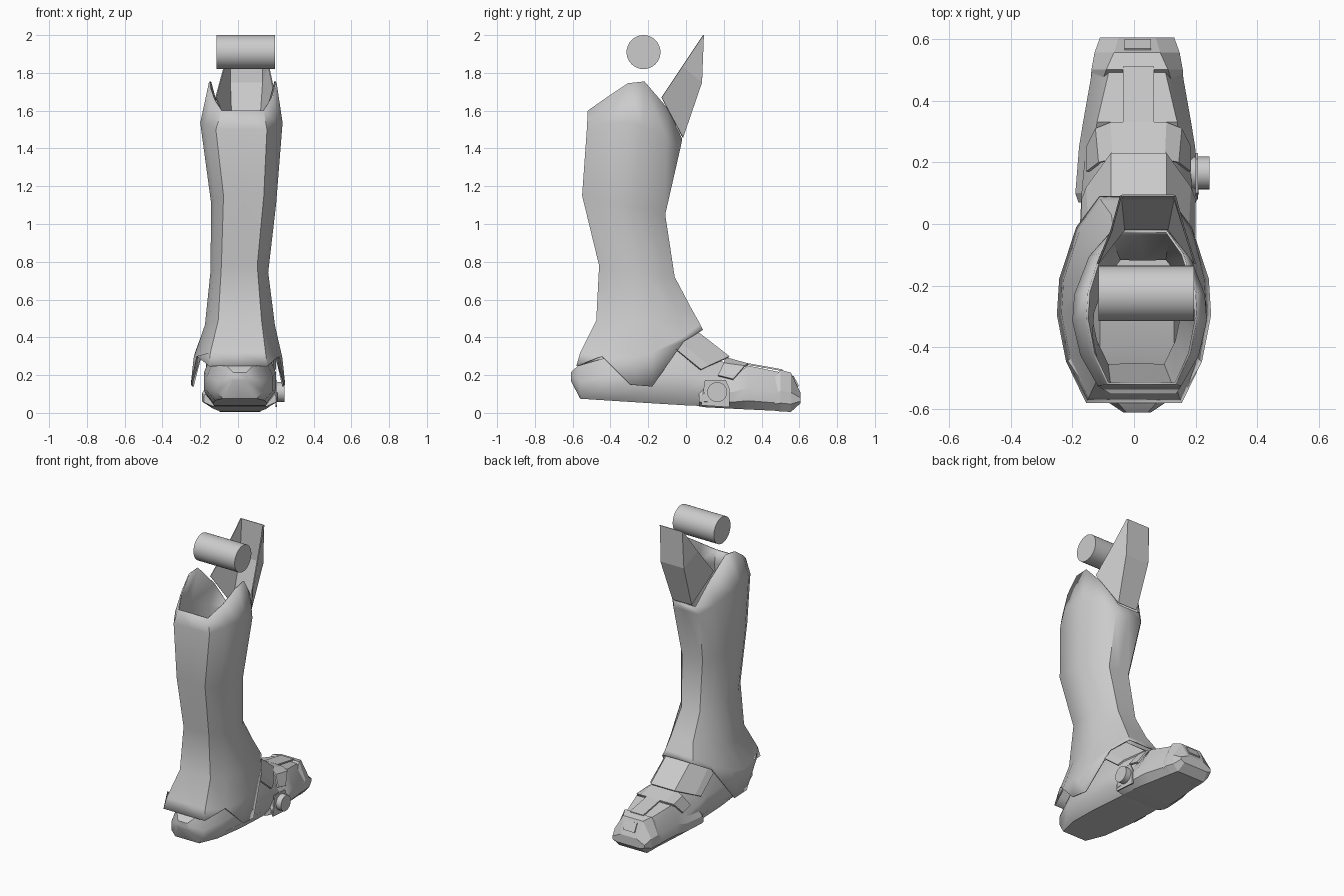
import bpy, bmesh, math
from mathutils import Matrix

cube = bpy.data.objects.get("Cube")
if cube:
    bpy.data.objects.remove(cube)

grey = bpy.data.materials.new("armour_grey")
grey.use_nodes = True
COLOUR = (0.6, 0.6, 0.6, 1)
grey.diffuse_color = COLOUR
grey.node_tree.nodes["Principled BSDF"].inputs["Base Color"].default_value = COLOUR


def finish(name, bm, angle=None, thick=0):
    bmesh.ops.recalc_face_normals(bm, faces=bm.faces)
    me = bpy.data.meshes.new(name)
    bm.to_mesh(me)
    bm.free()
    me.materials.append(grey)
    ob = bpy.data.objects.new(name, me)
    bpy.context.collection.objects.link(ob)
    if thick:
        mod = ob.modifiers.new("thickness", "SOLIDIFY")
        mod.thickness = thick
        mod.offset = -1
    if angle:
        bpy.ops.object.select_all(action="DESELECT")
        bpy.context.view_layer.objects.active = ob
        ob.select_set(True)
        bpy.ops.object.shade_smooth_by_angle(angle=math.radians(angle))
    return ob


def loft(name, rings, closed=True, caps=False, angle=None, thick=0):
    """Skin a list of equal-length point rings."""
    bm = bmesh.new()
    rows = [[bm.verts.new(p) for p in r] for r in rings]
    n = len(rows[0])
    for a, b in zip(rows, rows[1:]):
        for i in range(n if closed else n - 1):
            j = (i + 1) % n
            bm.faces.new((a[i], a[j], b[j], b[i]))
    if caps:
        bm.faces.new(rows[0])
        bm.faces.new(rows[-1])
    return finish(name, bm, angle, thick)


def mirrored(half, cx):
    """Half outline from centre to centre -> closed ring about x = cx."""
    return ([(cx + x, y, z) for x, y, z in half] +
            [(cx - x, y, z) for x, y, z in half[-2:0:-1]])


# Shin shell: an open tube, back to front column layout
COLS = [(0, -1), (.62, -1), (.88, -.6), (1, -.15), (.97, .2), (.75, .7), (.45, 1), (0, 1)]


def shin_ring(cx, hw, yb, yf, zs):
    if len(zs) == 3:
        b, s, f = zs
        zs = [s + (f - b) / 2 * u + ((f + b) / 2 - s) * u * u for _, u in COLS]
    mid, hy = (yb + yf) / 2, (yf - yb) / 2
    return mirrored([(hw * a, mid + hy * u, z) for (a, u), z in zip(COLS, zs)], cx)


loft("shin_shell", [
    shin_ring(.025, .18, -.52, -.02, [1.6, 1.6, 1.67, 1.745, 1.755, 1.61, 1.45, 1.45]),
    shin_ring(.018, .218, -.525, -.03, [1.5, 1.53, 1.4]),
    shin_ring(.03, .172, -.55, -.11, [1.15, 1.1, 1.05]),
    shin_ring(.007, .153, -.46, -.06, [.78, .74, .72]),
    shin_ring(.01, .185, -.475, .03, [.49, .47, .55]),
    shin_ring(0, .235, -.56, .075, [.32, .3, .47]),
    shin_ring(0, .25, -.58, .09, [.25, .25, .3, .15, .14, .38, .44, .44]),
], angle=50, thick=.008)


# Knee guard: folded plate with a narrow centre and two wings
def band(*half, cx):
    return [(cx - x, y, z) for x, y, z in half] + [(cx + x, y, z) for x, y, z in half[::-1]]


loft("knee_guard", [
    band((.085, .09, 2.0), (.08, .09, 2.0), cx=.045),
    band((.115, -.02, 1.835), (.085, .08, 1.75), cx=.045),
    band((.155, -.13, 1.67), (.07, -.02, 1.46), cx=.04),
], closed=False, thick=.006)


# Cylinders running along x
def pin(name, x0, x1, y, z, r, sides):
    bm = bmesh.new()
    bmesh.ops.create_cone(bm, cap_ends=True, segments=sides, radius1=r, radius2=r, depth=x1 - x0,
                          matrix=Matrix.Translation(((x0 + x1) / 2, y, z)) @ Matrix.Rotation(math.pi / 2, 4, "Y"))
    return finish(name, bm, 40)


pin("knee_pin", -.115, .195, -.225, 1.91, .09, 32)
pin("ankle_button", .17, .245, .165, .11, .053, 24)


# Foot pieces: lofted along y
def foot_ring(y, zb, zt, hw, top, cx=.01):
    h = zt - zb
    return mirrored([(0, y, zb), (hw * .75, y, zb), (hw, y, zb + h * .2),
                     (hw, y, zb + h * .5), (top, y, zt), (0, y, zt)], cx)


def foot_part(name, sections, angle=None):
    loft(name, [foot_ring(*s) for s in sections], caps=True, angle=angle)


foot_part("foot_body", [
    (-.61, .17, .215, .045, .035), (-.56, .075, .26, .12, .08), (-.42, .066, .32, .175, .12),
    (-.2, .052, .38, .19, .12), (0, .04, .39, .185, .1), (.1, .036, .33, .18, .09),
    (.26, .03, .23, .165, .09)], 45)
foot_part("ball_guard", [
    (.07, .035, .14, .19, .16), (.1, .03, .18, .2, .15), (.25, .022, .2, .188, .14),
    (.33, .018, .25, .175, .13), (.5, .01, .215, .145, .09)], 25)
foot_part("toe_cap", [
    (.47, .011, .19, .15, .11), (.5, .008, .228, .148, .1), (.555, .005, .213, .138, .075),
    (.605, .05, .11, .12, .06)])

# Instep plates overlapping down to the toes
loft("instep_plate", [
    band((.185, -.08, .36), (.16, -.06, .4), (.09, .05, .44), cx=.015),
    band((.185, .08, .23), (.17, .12, .25), (.09, .23, .3), cx=.015),
], closed=False, thick=.012)
loft("toe_strap", [
    band((.17, .17, .2), (.13, .2, .265), (.085, .21, .295), cx=.015),
    band((.17, .25, .18), (.14, .31, .25), (.09, .33, .262), cx=.015),
], closed=False, thick=.012)


# Small plates on the toe and ball
def plate(name, corners, thick):
    bm = bmesh.new()
    bm.faces.new([bm.verts.new(c) for c in corners])
    finish(name, bm, thick=thick).modifiers[0].offset = 0


def strip(name, x0, x1, a, b, thick=.009):
    plate(name, [(x0, *a), (x1, *a), (x1, *b), (x0, *b)], thick)


strip("toe_strip", -.035, .065, (.33, .258), (.51, .226))
strip("toe_hatch", -.03, .055, (.565, .195), (.595, .14))
plate("button_plate", [(.203, .08, .04), (.203, .23, .03), (.203, .23, .13), (.203, .21, .175), (.203, .1, .175)], .009)
